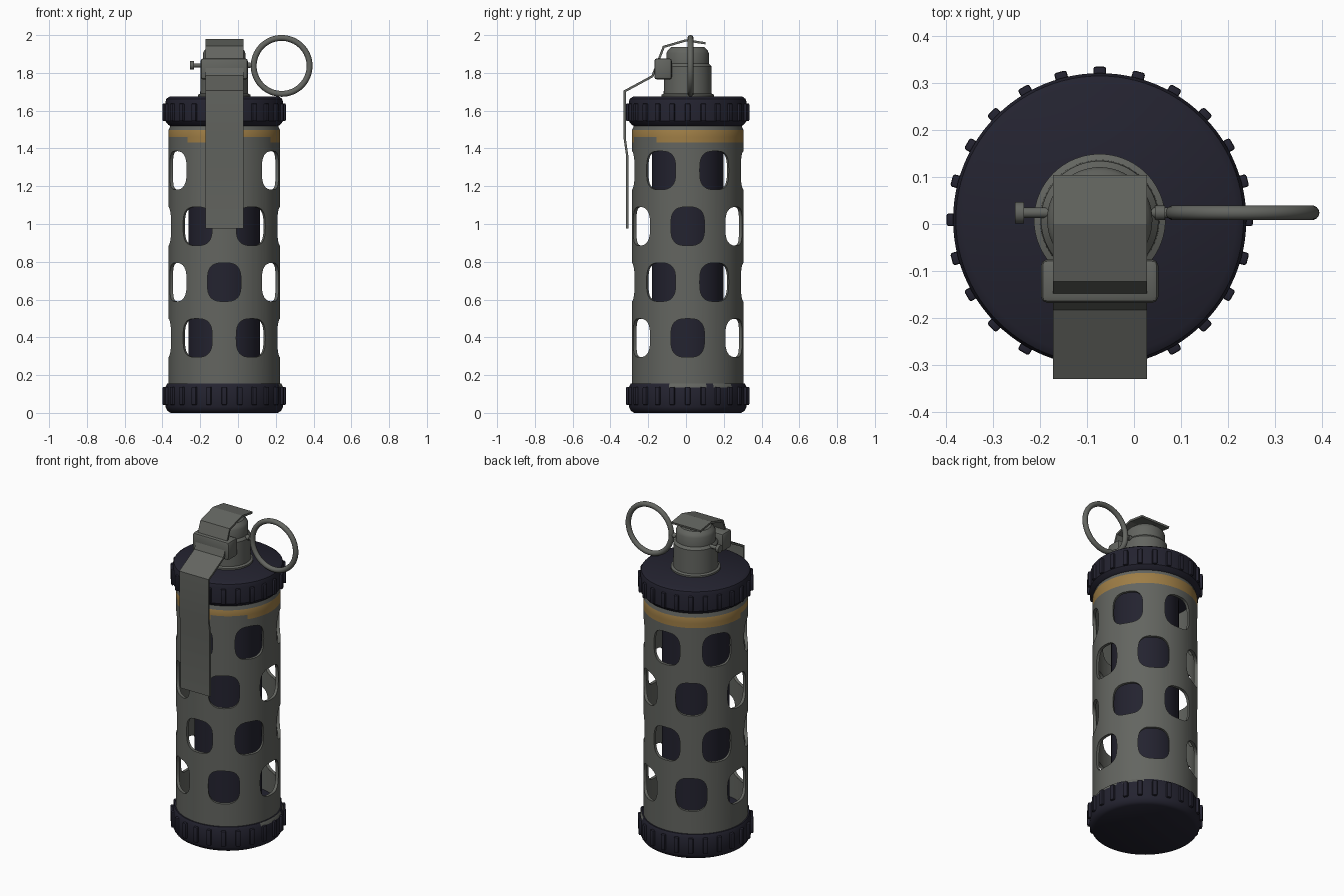
import bpy, bmesh, math
from mathutils import Vector, Matrix

if "Cube" in bpy.data.objects:
    bpy.data.objects.remove(bpy.data.objects["Cube"])

CX, CY = -0.073, 0.009          # body axis
SEG = 96


def material(name, rgb):
    m = bpy.data.materials.new(name)
    m.diffuse_color = (*rgb, 1)
    m.use_nodes = True
    m.node_tree.nodes["Principled BSDF"].inputs["Base Color"].default_value = m.diffuse_color
    return m


GREY = material("gunmetal grey", (0.125, 0.13, 0.117))
DARK = material("dark navy", (0.017, 0.0165, 0.029))
OCHRE = material("ochre band", (0.34, 0.205, 0.06))


def finish(bm, name, mats, angle=35):
    bmesh.ops.recalc_face_normals(bm, faces=bm.faces)
    me = bpy.data.meshes.new(name)
    bm.to_mesh(me)
    bm.free()
    ob = bpy.data.objects.new(name, me)
    bpy.context.collection.objects.link(ob)
    for m in mats:
        me.materials.append(m)
    smooth(ob, angle)
    return ob


def smooth(ob, angle=35):
    bpy.ops.object.select_all(action='DESELECT')
    ob.select_set(True)
    bpy.context.view_layer.objects.active = ob
    bpy.ops.object.shade_smooth_by_angle(angle=math.radians(angle))


def lathe(profile, closed=False, rule=None):
    """Revolve (radius, z) points round the body axis; rule(ring, degrees) gives the colour slot."""
    bm = bmesh.new()
    rings = []
    for r, z in profile:
        rings.append([bm.verts.new((CX + r * math.cos(2 * math.pi * k / SEG),
                                    CY + r * math.sin(2 * math.pi * k / SEG), z)) for k in range(SEG)])
    n = len(rings)
    for i in range(n if closed else n - 1):
        a, b = rings[i], rings[(i + 1) % n]
        for k in range(SEG):
            j = (k + 1) % SEG
            f = bm.faces.new((a[k], a[j], b[j], b[k]))
            if rule:
                f.material_index = rule(i, (k + 0.5) * 360 / SEG)
    if not closed:
        bm.faces.new(rings[0])
        bm.faces.new(rings[-1])
    return bm


def box(bm, x0, x1, y0, y1, z0, z1, bevel=0.0, matrix=None):
    m = Matrix.Translation(((x0 + x1) / 2, (y0 + y1) / 2, (z0 + z1) / 2)) \
        @ Matrix.Diagonal((x1 - x0, y1 - y0, z1 - z0, 1))
    vs = bmesh.ops.create_cube(bm, size=1, matrix=(matrix or Matrix()) @ m)['verts']
    if bevel:
        edges = list({e for v in vs for e in v.link_edges})
        bmesh.ops.bevel(bm, geom=edges, offset=bevel, segments=2, affect='EDGES', profile=0.5)


def rod(bm, x0, x1, r, y, z):
    m = Matrix.Translation(((x0 + x1) / 2, y, z)) @ Matrix.Rotation(math.pi / 2, 4, 'Y')
    bmesh.ops.create_cone(bm, cap_ends=True, segments=24, radius1=r, radius2=r, depth=x1 - x0, matrix=m)


# Perforated outer sleeve with a worn painted band near the top
def band(i, deg):
    thin = 185 < deg < 228 or 284 < deg < 325
    return 1 if i == 2 or (i == 1 and not thin) else 0


sleeve = finish(lathe([(0.295, 0.12), (0.295, 1.432), (0.295, 1.46), (0.295, 1.497), (0.287, 1.515),
                       (0.287, 1.56), (0.277, 1.56), (0.277, 0.12)], True, band), "outer_sleeve", [GREY, OCHRE])

# Rounded slot cutters: three through-slots per row, staggered between rows
bm = bmesh.new()
for row, z in enumerate((0.397, 0.692, 0.988, 1.284)):
    for k in range(6):
        a = math.radians(60 * k + (30 if row % 2 else 0))
        out, side = Vector((math.cos(a), math.sin(a), 0)), Vector((-math.sin(a), math.cos(a), 0))
        loops = [[], []]
        for s in range(32):
            t = 2 * math.pi * s / 32
            c, d = math.cos(t), math.sin(t)
            u = 0.089 * math.copysign(abs(c) ** 0.66, c)
            w = 0.102 * math.copysign(abs(d) ** 0.66, d)
            for loop, r in zip(loops, (0.2, 0.36)):
                loop.append(bm.verts.new(Vector((CX, CY, z + w)) + out * r + side * u))
        for s in range(32):
            j = (s + 1) % 32
            bm.faces.new((loops[0][s], loops[0][j], loops[1][j], loops[1][s]))
        bm.faces.new(loops[0])
        bm.faces.new(loops[1])
cutter = finish(bm, "slot_cutter", [GREY])
mod = sleeve.modifiers.new("slots", 'BOOLEAN')
mod.object, mod.operation, mod.solver = cutter, 'DIFFERENCE', 'EXACT'
bpy.context.view_layer.objects.active = sleeve
bpy.ops.object.modifier_apply(modifier=mod.name)
bpy.data.objects.remove(cutter, do_unlink=True)
smooth(sleeve, 30)

# Inner charge tube
finish(lathe([(0.19, 0.1), (0.19, 1.56)]), "inner_core", [DARK])


# End caps with grip teeth; the lower cap has a worn upper edge
def worn(i, deg):
    return 1 if i == 3 and (deg < 18 or deg > 342 or 28 < deg < 50) else 0


def cap(name, profile, z0, z1, rule=None):
    finish(lathe(profile, rule=rule), name, [DARK, GREY])
    bm = bmesh.new()
    for k in range(24):
        m = Matrix.Translation((CX, CY, 0)) @ Matrix.Rotation(k * math.pi / 12, 4, 'Z')
        box(bm, 0.295, 0.326, -0.0135, 0.0135, z0, z1, 0.005, m)
    finish(bm, name + "_teeth", [DARK])


cap("bottom_cap", [(0.283, 0), (0.300, 0.01), (0.312, 0.033), (0.312, 0.135), (0.302, 0.155), (0.28, 0.157)],
    0.042, 0.138, worn)
cap("top_cap", [(0.284, 1.518), (0.296, 1.525), (0.312, 1.545), (0.312, 1.645), (0.306, 1.663), (0.29, 1.674)],
    1.545, 1.638)

# Fuze housing
finish(lathe([(0.14, 1.665), (0.14, 1.684), (0.127, 1.69), (0.125, 1.835), (0.112, 1.85),
              (0.112, 1.905), (0.105, 1.92), (0.088, 1.936)]), "fuze_housing", [GREY])

# Hinge block holding the lever
bm = bmesh.new()
box(bm, -0.198, 0.052, -0.168, -0.075, 1.765, 1.877, 0.014)
finish(bm, "hinge_block", [GREY])

# Safety lever: bent strip
path = [(0.103, 1.957), (0.0, 1.972), (-0.118, 1.938), (-0.178, 1.782), (-0.324, 1.703),
        (-0.324, 1.45), (-0.311, 1.36), (-0.311, 0.976)]
bm = bmesh.new()
rows = []
for i, (y, z) in enumerate(path):
    p = Vector((y, z))
    dirs = [(Vector(path[j + 1]) - Vector(path[j])).normalized() for j in (i - 1, i) if 0 <= j < len(path) - 1]
    t = sum(dirs, Vector((0, 0))).normalized()
    nrm = Vector((-t.y, t.x)) * (0.006 / max(0.5, t.dot(dirs[0])))
    rows.append([bm.verts.new((x, q.x, q.y)) for x, q in
                 ((-0.172, p + nrm), (0.028, p + nrm), (0.028, p - nrm), (-0.172, p - nrm))])
for a, b in zip(rows, rows[1:]):
    for k in range(4):
        j = (k + 1) % 4
        bm.faces.new((a[k], a[j], b[j], b[k]))
bm.faces.new(rows[0])
bm.faces.new(rows[-1])
finish(bm, "safety_lever", [GREY], 10)

# Pull pin with head and collar
bm = bmesh.new()
rod(bm, -0.24, 0.08, 0.011, 0.024, 1.84)
rod(bm, -0.253, -0.234, 0.023, 0.024, 1.84)
rod(bm, 0.045, 0.066, 0.015, 0.024, 1.84)
finish(bm, "pull_pin", [GREY])

# Pull ring
bpy.ops.mesh.primitive_torus_add(major_radius=0.148, minor_radius=0.0155, major_segments=64, minor_segments=14,
                                 location=(0.231, 0.024, 1.837), rotation=(math.pi / 2, 0, 0))
ring = bpy.context.object
ring.name = "pull_ring"
ring.data.materials.append(GREY)
smooth(ring, 60)
